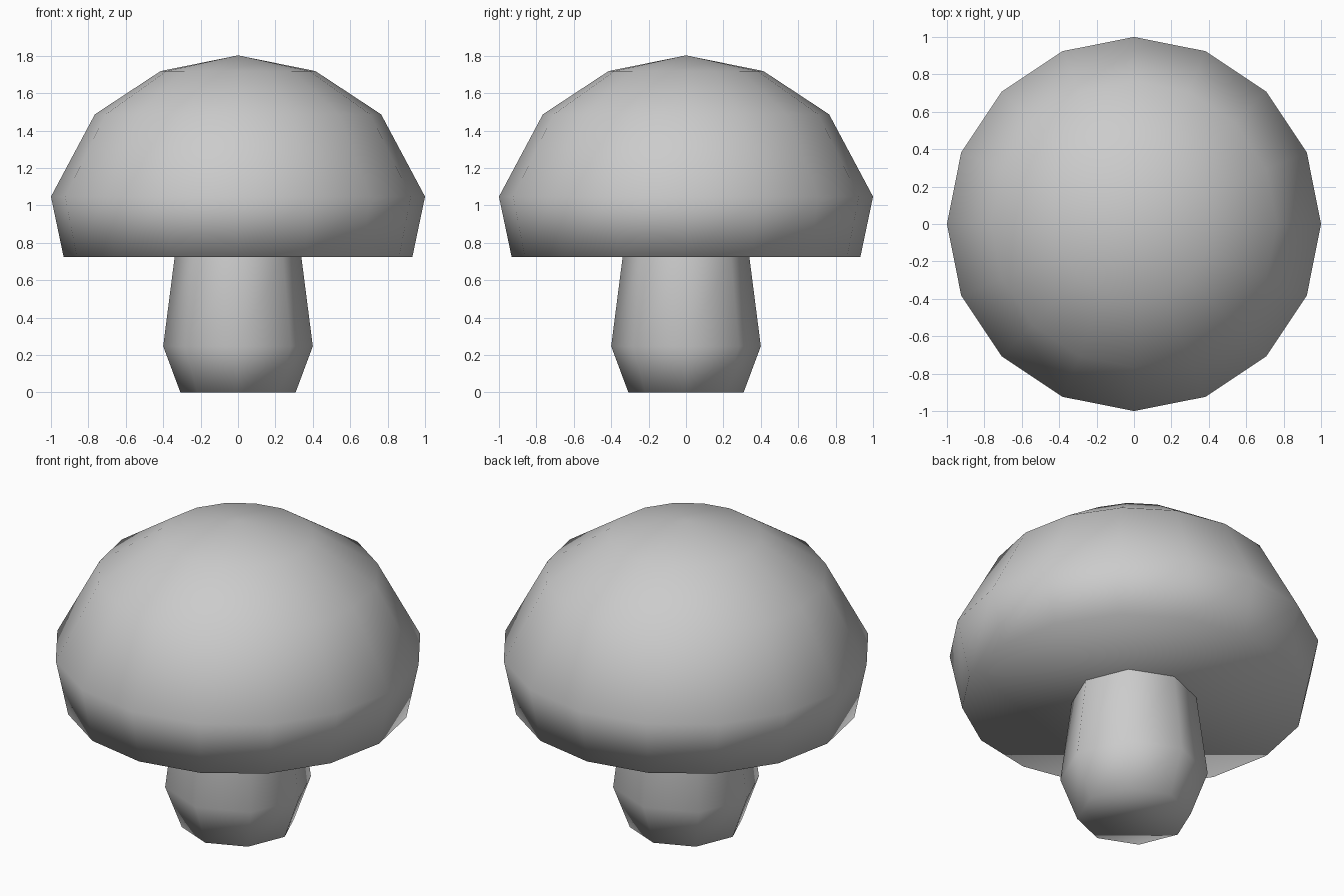
import bpy, bmesh
from math import cos, sin, pi

if "Cube" in bpy.data.objects:
    bpy.data.objects.remove(bpy.data.objects["Cube"])


def lathe(name, profile, sides, apex=None):
    """Revolve (radius, z) points, bottom to top, with a flat base and optional apex."""
    bm = bmesh.new()
    rings = [[bm.verts.new((r * cos(2 * pi * i / sides), r * sin(2 * pi * i / sides), z))
              for i in range(sides)] for r, z in profile]
    bm.faces.new(rings[0][::-1])
    for low, high in zip(rings, rings[1:]):
        for i in range(sides):
            j = (i + 1) % sides
            bm.faces.new((low[i], low[j], high[j], high[i]))
    if apex is not None:
        tip = bm.verts.new((0, 0, apex))
        for i in range(sides):
            bm.faces.new((rings[-1][i], rings[-1][(i + 1) % sides], tip))
    for face in bm.faces:
        face.smooth = True
    mesh = bpy.data.meshes.new(name)
    bm.to_mesh(mesh)
    bm.free()
    obj = bpy.data.objects.new(name, mesh)
    bpy.context.collection.objects.link(obj)
    return obj


# Domed cap with a flat underside
lathe("cap", [(0.932, 0.723), (1.0, 1.047), (0.765, 1.487), (0.414, 1.718)], 16, apex=1.802)

# Eight-sided stem, widest near the ground
lathe("stem", [(0.308, 0.0), (0.40, 0.247), (0.338, 0.73)], 8)
